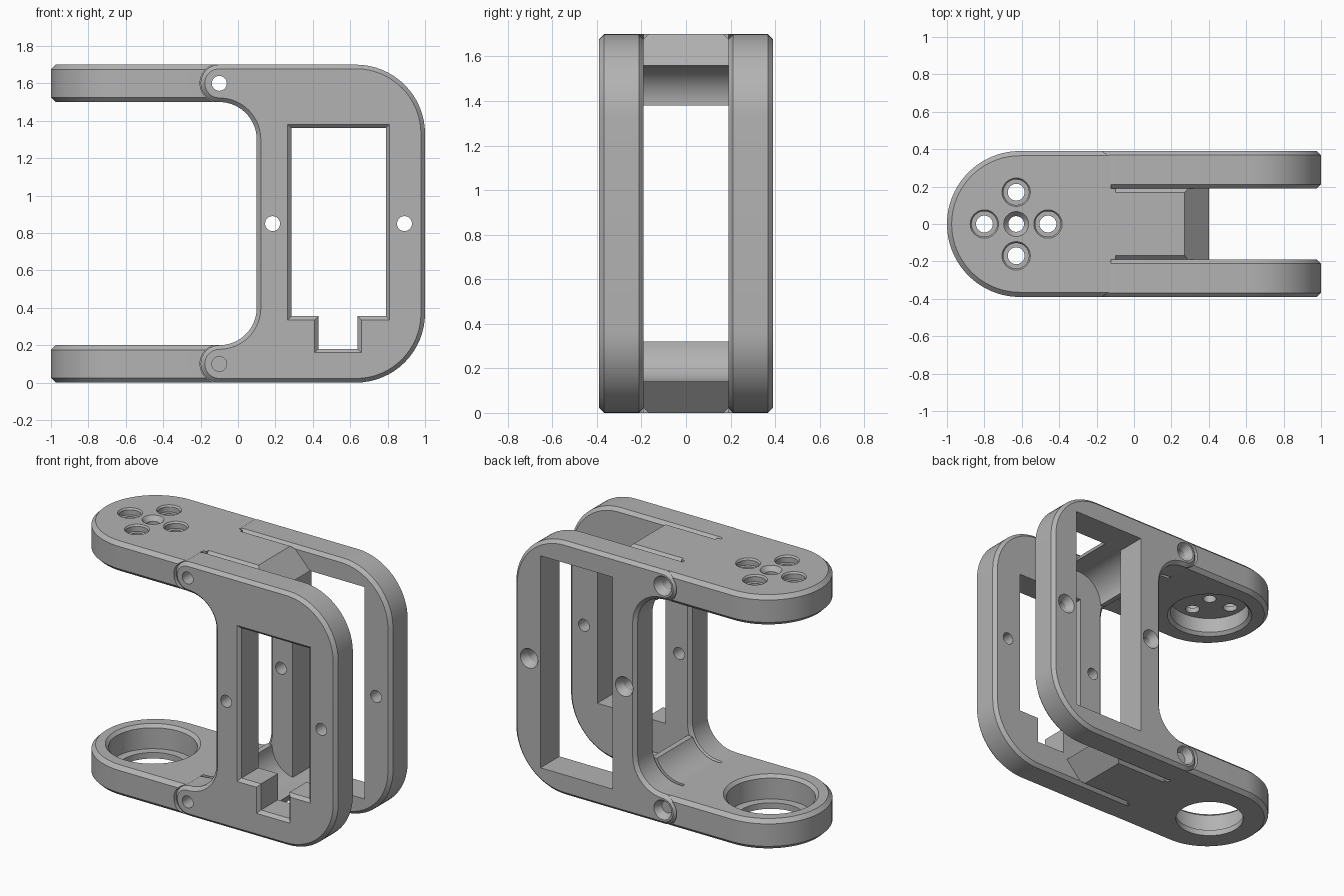
import bpy, bmesh
from math import cos, sin, pi, radians
from mathutils import Matrix, Vector

cube = bpy.data.objects.get("Cube")
if cube:
    bpy.data.objects.remove(cube)

grey = bpy.data.materials.new("plain grey")
grey.use_nodes = True
COLOUR = (0.45, 0.45, 0.45, 1)
grey.diffuse_color = COLOUR
grey.node_tree.nodes["Principled BSDF"].inputs["Base Color"].default_value = COLOUR

H = 1.7          # overall height
HALF = 0.39      # half of the depth
INNER = 0.19     # inner faces of the side plates
JOINT = -0.1     # x of the arm joints
HUB = -0.63      # x of the round features on the arms


def arc(cx, cy, r, a, b, n=16, ry=None):
    ry = ry or r
    angles = [radians(a + (b - a) * i / n) for i in range(n + 1)]
    return [(cx + r * cos(t), cy + ry * sin(t)) for t in angles]


def to_object(bm, name):
    bmesh.ops.recalc_face_normals(bm, faces=bm.faces)
    mesh = bpy.data.meshes.new(name)
    bm.to_mesh(mesh)
    bm.free()
    mesh.materials.append(grey)
    obj = bpy.data.objects.new(name, mesh)
    bpy.context.scene.collection.objects.link(obj)
    return obj


def prism(name, outline, axis, lo, hi, chamfer, keep=lambda e: True):
    """Extrude an outline along y (1) or z (2) and chamfer its cap edges."""
    bm = bmesh.new()
    place = (lambda u, v: (u, lo, v)) if axis == 1 else (lambda u, v: (u, v, lo))
    face = bm.faces.new([bm.verts.new(place(*p)) for p in outline])
    ext = bmesh.ops.extrude_face_region(bm, geom=[face])["geom"]
    shift = Vector((0, 0, 0))
    shift[axis] = hi - lo
    bmesh.ops.translate(bm, vec=shift, verts=[g for g in ext if isinstance(g, bmesh.types.BMVert)])
    bmesh.ops.remove_doubles(bm, verts=bm.verts, dist=1e-4)
    bmesh.ops.recalc_face_normals(bm, faces=bm.faces)
    rim = [e for e in bm.edges
           if abs(e.verts[0].co[axis] - e.verts[1].co[axis]) < 1e-5 and keep(e)]
    bmesh.ops.bevel(bm, geom=rim, offset=chamfer, segments=1, affect='EDGES', clamp_overlap=False)
    return to_object(bm, name)


def cut(obj, bm):
    cutter = to_object(bm, "cutter")
    cutter.hide_render = True
    mod = obj.modifiers.new("cut", 'BOOLEAN')
    mod.operation, mod.solver, mod.object = 'DIFFERENCE', 'EXACT', cutter
    bpy.context.view_layer.objects.active = obj
    bpy.ops.object.modifier_apply(modifier=mod.name)
    bpy.data.objects.remove(cutter)


def drill(obj, centre, axis, a, b, r1, r2=None, seg=32):
    """Cut a round hole or cone running from a to b along y (1) or z (2)."""
    bm = bmesh.new()
    bmesh.ops.create_cone(bm, cap_ends=True, segments=seg, radius1=r1,
                          radius2=r2 or r1, depth=b - a)
    mid = (a + b) / 2
    if axis == 1:
        bm.transform(Matrix.Rotation(-pi / 2, 4, 'X'))
        pos = (centre[0], mid, centre[1])
    else:
        pos = (centre[0], centre[1], mid)
    bm.transform(Matrix.Translation(pos))
    cut(obj, bm)


def window(obj, x0, x1, z0, z1, y0, y1, flare=0):
    """Cut a rectangular opening, widened by flare at its front end."""
    bm = bmesh.new()
    bmesh.ops.create_cube(bm, size=1)
    for v in bm.verts:
        sx, front, sz = v.co.x * 2, v.co.y < 0, v.co.z * 2
        grow = flare if front else 0
        v.co = ((x0 + x1) / 2 + sx * ((x1 - x0) / 2 + grow), y0 if front else y1,
                (z0 + z1) / 2 + sz * ((z1 - z0) / 2 + grow))
    cut(obj, bm)


def at_joint(e):
    return all(abs(v.co.x - JOINT) < 1e-4 for v in e.verts)


# Side plates: C-shaped frames with rounded outer corners
frame = (arc(0.63, 0.37, 0.37, -90, 0) + arc(0.63, 1.33, 0.37, 0, 90)
         + arc(JOINT, 1.6, 0.1, 90, 270) + arc(JOINT, 1.3, 0.2, 90, 0)
         + arc(JOINT, 0.4, 0.2, 0, -90) + arc(JOINT, 0.1, 0.1, 90, 270))
front = prism("front_plate", frame, 1, -HALF, -INNER, 0.022)
back = prism("back_plate", frame, 1, INNER, HALF, 0.022)

# Windows: the front one has a chamfered rim and a cable notch
for rect in ((0.285, 0.79, 0.355, 1.36), (0.43, 0.64, 0.18, 0.5)):
    window(front, *rect, -0.5, -0.1)
for rect in ((0.285, 0.79, 0.355, 1.36), (0.43, 0.64, 0.18, 0.36)):
    window(front, *rect, -0.4, -0.37, 0.03)
window(back, 0.27, 0.805, 0.14, 1.56, 0.1, 0.5)

# Screw holes, countersunk at the back
for spot in ((JOINT, 1.6), (JOINT, 0.1), (0.185, 0.85), (0.89, 0.85)):
    drill(front, spot, 1, -0.5, -0.1, 0.04)
    drill(back, spot, 1, 0.1, 0.5, 0.04)
    drill(back, spot, 1, 0.34, 0.4, 0.04, 0.07)

# Arms and the curved webs that tie them to the plates
arm_outline = arc(-0.61, 0, HALF, 90, 270, 40) + [(JOINT, -HALF), (JOINT, HALF)]
web_outline = ([(JOINT, H), (JOINT, 1.5)] + arc(JOINT, 1.3, 0.2, 90, 23.6)
               + arc(0.3, 1.38, 0.18, 180, 90) + [(0.4, 1.56), (0.27, H)])
arms, webs = {}, {}
for side in ("upper", "lower"):
    top = side == "upper"
    z0 = 1.5 if top else 0
    arm = prism(side + "_arm", arm_outline, 2, z0, z0 + 0.2, 0.025,
                lambda e: not at_joint(e))
    outline = web_outline if top else [(x, H - z) for x, z in web_outline]
    outer = H if top else 0
    web = prism(side + "_web", outline, 1, -INNER, INNER, 0.022,
                lambda e: all(abs(v.co.z - outer) < 1e-4 for v in e.verts))
    joint = (JOINT, z0 + 0.1)
    for a, b in ((-0.5, -INNER), (INNER, 0.5)):
        drill(arm, joint, 1, a, b, 0.103, seg=64)
    for part in (arm, web):
        drill(part, joint, 1, -0.5, 0.5, 0.04)
    arms[side], webs[side] = arm, web

# Upper arm: round pocket below, horn screw holes on top
upper = arms["upper"]
drill(upper, (HUB, 0), 2, 1.4, 1.62, 0.25, seg=64)
drill(upper, (HUB, 0), 2, 1.49, 1.52, 0.28, 0.25, seg=64)
drill(upper, (HUB, 0), 2, 1.55, 1.8, 0.042)
drill(upper, (HUB, 0), 2, 1.67, 1.71, 0.042, 0.075)
for dx, dy in ((1, 0), (-1, 0), (0, 1), (0, -1)):
    spot = (HUB + 0.17 * dx, 0.17 * dy)
    drill(upper, spot, 2, 1.55, 1.8, 0.045)
    drill(upper, spot, 2, 1.655, 1.8, 0.068)
    drill(upper, spot, 2, 1.68, 1.71, 0.062, 0.083)

# Lower arm: bearing seat with a smaller through hole
lower = arms["lower"]
drill(lower, (HUB, 0), 2, 0.04, 0.3, 0.27, seg=64)
drill(lower, (HUB, 0), 2, 0.18, 0.21, 0.27, 0.3, seg=64)
drill(lower, (HUB, 0), 2, -0.1, 0.1, 0.215, seg=64)

# Smooth the curves while keeping machined edges crisp
bpy.ops.object.select_all(action='DESELECT')
for obj in [front, back, *arms.values(), *webs.values()]:
    obj.select_set(True)
    bpy.context.view_layer.objects.active = obj
bpy.ops.object.shade_smooth_by_angle(angle=radians(25))
